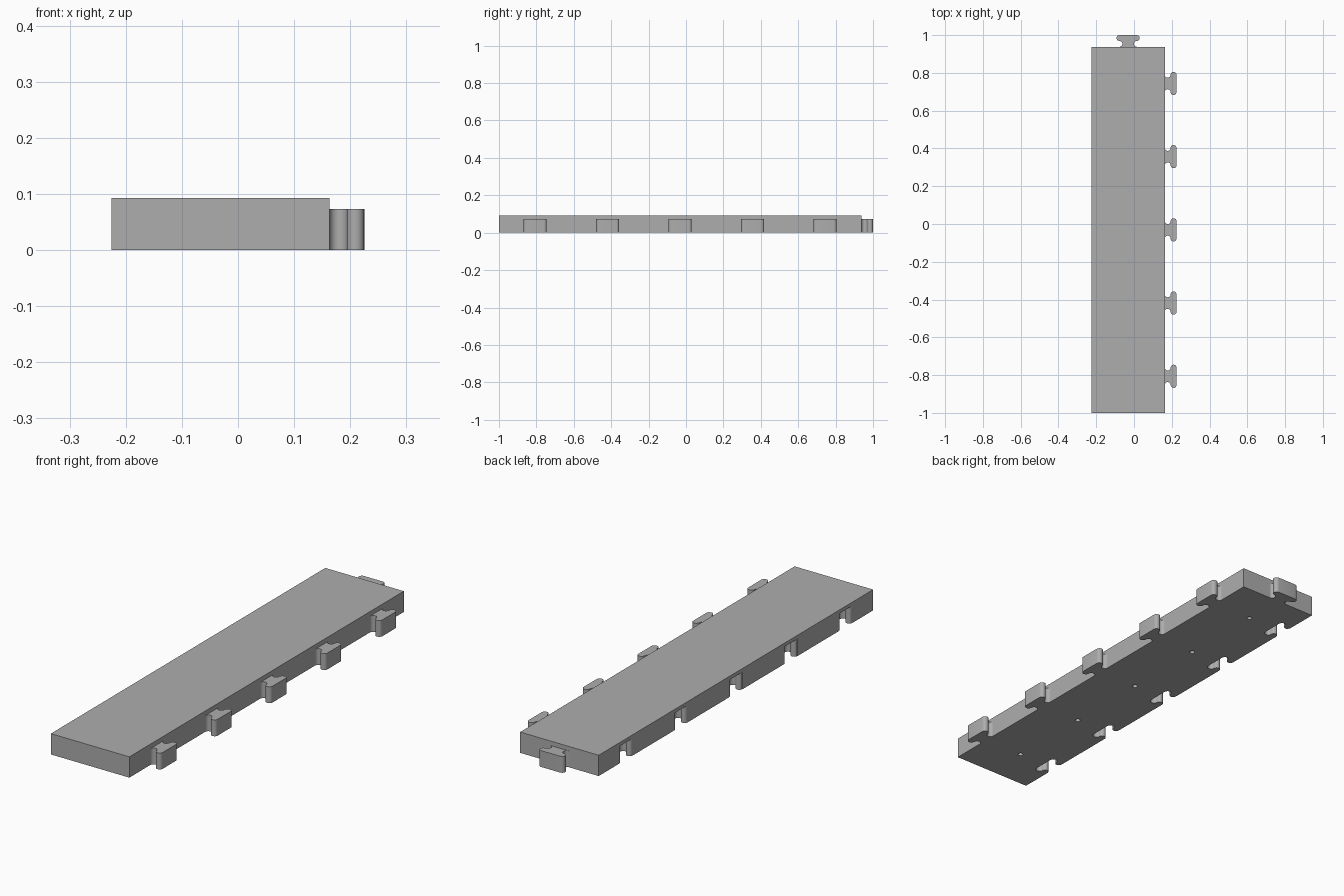
import bpy, bmesh
from math import pi, sin, cos
from mathutils import Matrix, Vector

if "Cube" in bpy.data.objects:
    bpy.data.objects.remove(bpy.data.objects["Cube"], do_unlink=True)

# Main dimensions
LEFT, RIGHT, FRONT, BACK = -0.225, 0.163, -1.0, 0.938
THICK, TAB_H, SOCKET_H = 0.093, 0.073, 0.077
MID_X = (LEFT + RIGHT) / 2
PITCH = (BACK - FRONT) / 5
STATIONS = [FRONT + PITCH * (i + 0.5) for i in range(5)]
R, HALF = 0.0155, 0.046          # fillet radius, half spacing of the arcs

gray = bpy.data.materials.new("plain gray")
gray.use_nodes = True
color = (0.42, 0.42, 0.42, 1)
gray.diffuse_color = color
gray.node_tree.nodes["Principled BSDF"].inputs["Base Color"].default_value = color


def key_profile(gap=0.0, root=0.0, steps=12):
    """T-shaped key pointing along +x: concave neck, then rounded flange."""
    side = [(-root, HALF)] if root else []
    for i in range(steps + 1):
        a = pi * i / steps
        side.append((R - (R - gap) * cos(a), HALF - (R - gap) * sin(a)))
    for i in range(1, steps + 1):
        a = pi * i / steps
        side.append((3 * R - (R + gap) * cos(a), HALF + (R + gap) * sin(a)))
    return side + [(x, -y) for x, y in reversed(side)]


def add_prism(bm, outline, z0, z1, matrix=Matrix()):
    face = bm.faces.new([bm.verts.new(matrix @ Vector((x, y, z0))) for x, y in outline])
    new = bmesh.ops.extrude_face_region(bm, geom=[face])["geom"]
    top = [v for v in new if isinstance(v, bmesh.types.BMVert)]
    bmesh.ops.translate(bm, verts=top, vec=(0, 0, z1 - z0))


def make_object(name, bm):
    bmesh.ops.recalc_face_normals(bm, faces=bm.faces)
    mesh = bpy.data.meshes.new(name)
    bm.to_mesh(mesh)
    bm.free()
    mesh.materials.append(gray)
    obj = bpy.data.objects.new(name, mesh)
    bpy.context.collection.objects.link(obj)
    return obj


def activate(obj):
    bpy.ops.object.select_all(action="DESELECT")
    obj.select_set(True)
    bpy.context.view_layer.objects.active = obj


def smooth(obj):
    activate(obj)
    bpy.ops.object.shade_smooth_by_angle(angle=pi / 6)


# Plank body
bm = bmesh.new()
add_prism(bm, [(LEFT, FRONT), (RIGHT, FRONT), (RIGHT, BACK), (LEFT, BACK)], 0, THICK)
plank = make_object("plank", bm)

# Cutter: key sockets along one long side, and small holes in the underside
bm = bmesh.new()
hole = [(0.011 * cos(2 * pi * i / 20), 0.011 * sin(2 * pi * i / 20)) for i in range(20)]
for y in STATIONS:
    add_prism(bm, key_profile(0.001, 0.02), -0.02, SOCKET_H, Matrix.Translation((LEFT, y, 0)))
    add_prism(bm, hole, -0.02, SOCKET_H, Matrix.Translation((MID_X, y, 0)))
cutter = make_object("socket_cutter", bm)
cutter.hide_render = True

cut = plank.modifiers.new("sockets", "BOOLEAN")
cut.operation = "DIFFERENCE"
cut.solver = "EXACT"
cut.object = cutter
activate(plank)
bpy.ops.object.modifier_apply(modifier=cut.name)
bpy.data.objects.remove(cutter, do_unlink=True)
smooth(plank)

# Connector tabs on the other long side
for n, y in enumerate(STATIONS, 1):
    bm = bmesh.new()
    add_prism(bm, key_profile(), 0, TAB_H, Matrix.Translation((RIGHT, y, 0)))
    smooth(make_object(f"side_tab_{n}", bm))

# Connector tab on the back end
bm = bmesh.new()
add_prism(bm, key_profile(), 0, TAB_H,
          Matrix.Translation((MID_X, BACK, 0)) @ Matrix.Rotation(pi / 2, 4, "Z"))
smooth(make_object("end_tab", bm))
